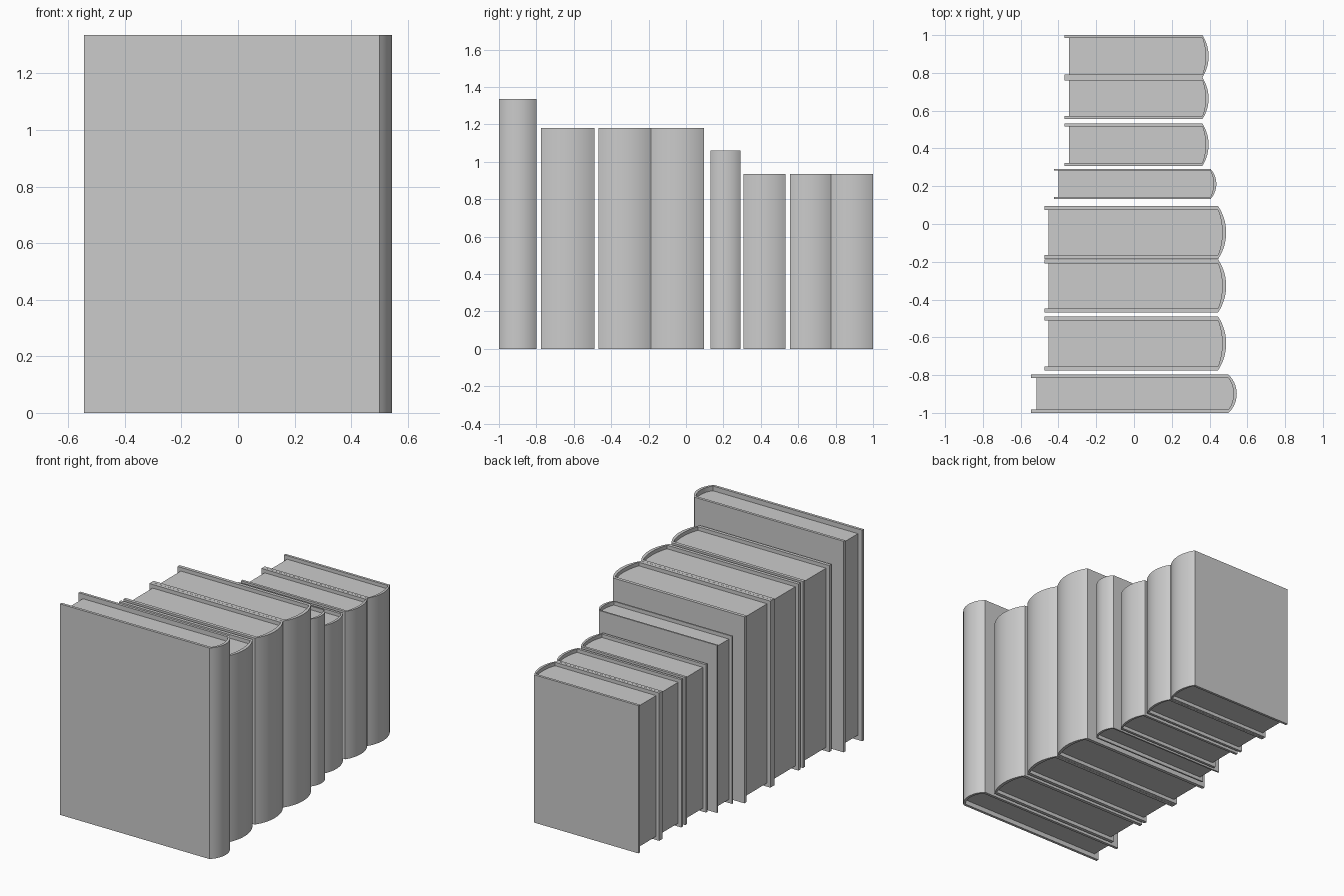
import bpy, bmesh, math

if "Cube" in bpy.data.objects:
    bpy.data.objects.remove(bpy.data.objects["Cube"])

ARC = 14  # segments across each rounded spine


def arc(x0, x1, half):
    """Circular arc from (x0,-half) over the tip (x1,0) to (x0,half)."""
    s = x1 - x0
    r = (half * half + s * s) / (2 * s)
    a = math.asin(min(1, half / r))
    return [(x1 - r + r * math.cos(t), r * math.sin(t))
            for t in (-a + 2 * a * i / ARC for i in range(ARC + 1))]


def prism(name, faces, z0, z1, yc):
    """Extrude a list of 2D polygons upward into one object."""
    bm = bmesh.new()
    cache = {}

    def vert(p):
        key = (round(p[0], 5), round(p[1], 5))
        if key not in cache:
            cache[key] = bm.verts.new((p[0], p[1] + yc, z0))
        return cache[key]

    base = [bm.faces.new([vert(p) for p in f]) for f in faces]
    ext = bmesh.ops.extrude_face_region(bm, geom=base, use_keep_orig=True)
    bmesh.ops.translate(bm, vec=(0, 0, z1 - z0),
                        verts=[v for v in ext["geom"] if isinstance(v, bmesh.types.BMVert)])
    bmesh.ops.recalc_face_normals(bm, faces=bm.faces)
    mesh = bpy.data.meshes.new(name)
    bm.to_mesh(mesh)
    bm.free()
    ob = bpy.data.objects.new(name, mesh)
    bpy.context.collection.objects.link(ob)
    bpy.context.view_layer.objects.active = ob
    ob.select_set(True)
    bpy.ops.object.shade_smooth_by_angle(angle=math.radians(30))
    ob.select_set(False)


def book(i, y0, y1, size):
    left, hinge, tip, page, height, t = size
    yc, half = (y0 + y1) / 2, (y1 - y0) / 2
    lip = page - left
    outer = arc(hinge, tip, half)
    inner = arc(hinge, tip - max(t, 0.015), half - t)
    # Hard cover: two boards joined by a rounded spine
    boards = [[(left, s * half), (hinge, s * half), (hinge, s * (half - t)), (left, s * (half - t))]
              for s in (-1, 1)]
    boards[1].reverse()
    spine = [[outer[k], outer[k + 1], inner[k + 1], inner[k]] for k in range(ARC)]
    prism(f"book_{i}_cover", boards + spine, 0, height, yc)
    # Page block, set back from the cover edges
    prism(f"book_{i}_pages", [[(page, -half + t)] + inner + [(page, half - t)]],
          lip, height - lip, yc)


# left edge, spine hinge, spine tip, page edge, height, board thickness
TALL = (-0.545, 0.50, 0.544, -0.515, 1.335, 0.017)
LARGE = (-0.475, 0.445, 0.488, -0.452, 1.18, 0.021)
THIN = (-0.423, 0.405, 0.436, -0.40, 1.06, 0.010)
SMALL = (-0.367, 0.362, 0.395, -0.345, 0.935, 0.016)

shelf = [(-1.0, -0.798, TALL),
         (-0.775, -0.49, LARGE), (-0.468, -0.187, LARGE), (-0.186, 0.095, LARGE),
         (0.132, 0.292, THIN),
         (0.308, 0.532, SMALL), (0.555, 0.775, SMALL), (0.776, 1.0, SMALL)]
for i, (y0, y1, size) in enumerate(shelf, 1):
    book(i, y0, y1, size)
